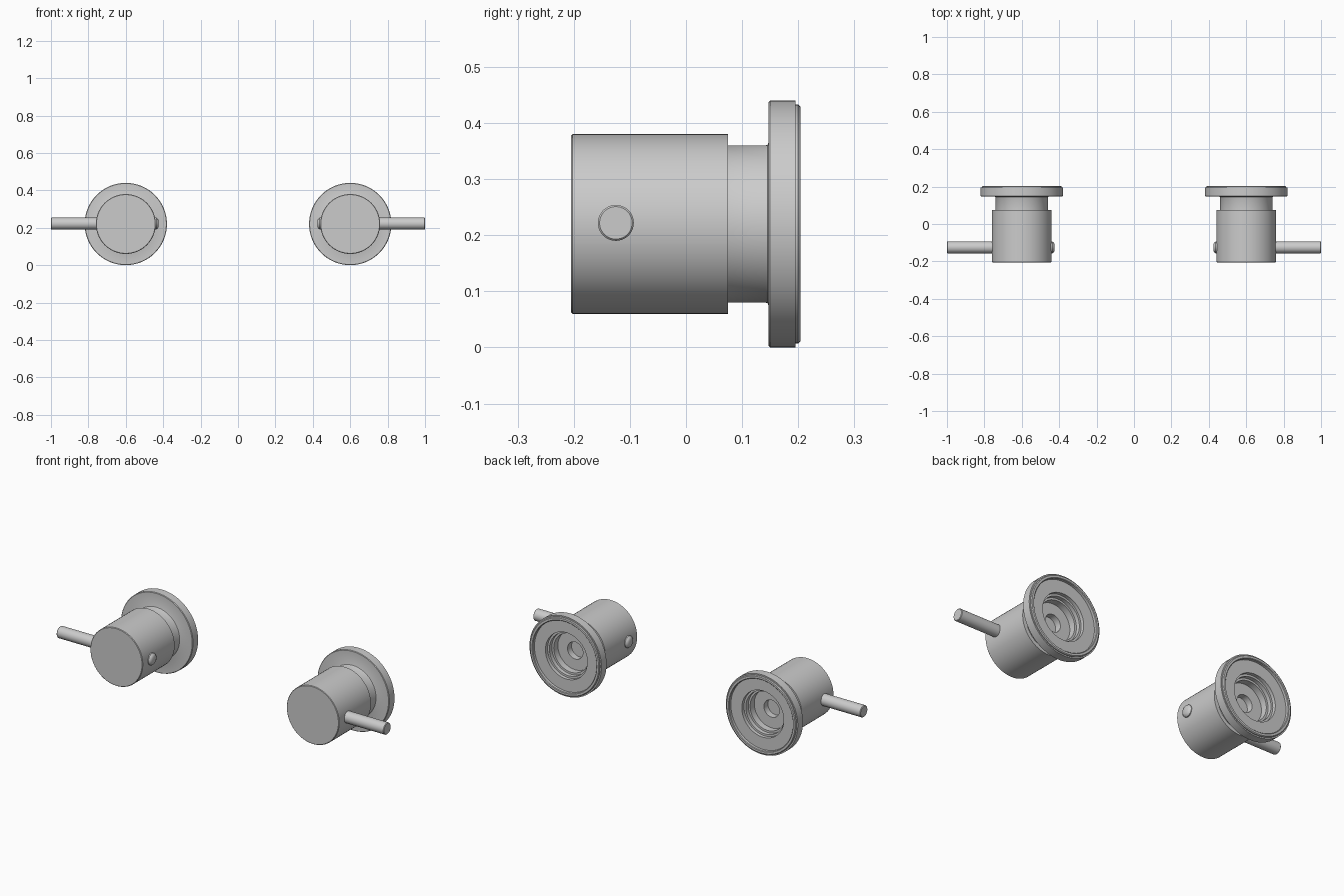
import bpy, bmesh, math
from mathutils import Matrix, Vector

if "Cube" in bpy.data.objects:
    bpy.data.objects.remove(bpy.data.objects["Cube"])

CX, CZ = 0.6, 0.22   # axis of the right-hand tap


def lathe(name, profile, matrix, steps=64):
    """Revolve (radius, height) points about local z, place, mirror across x = 0."""
    bm = bmesh.new()
    vs = [bm.verts.new((r, 0, h)) for r, h in profile]
    es = [bm.edges.new(p) for p in zip(vs, vs[1:])]
    bmesh.ops.spin(bm, geom=vs + es, cent=(0, 0, 0), axis=(0, 0, 1),
                   angle=2 * math.pi, steps=steps)
    bmesh.ops.remove_doubles(bm, verts=bm.verts, dist=1e-5)
    bm.transform(matrix)
    bmesh.ops.recalc_face_normals(bm, faces=bm.faces)
    me = bpy.data.meshes.new(name)
    bm.to_mesh(me)
    bm.free()
    ob = bpy.data.objects.new(name, me)
    bpy.context.collection.objects.link(ob)
    m = ob.modifiers.new("mirror", 'MIRROR')
    m.use_mirror_merge = False
    bpy.ops.object.select_all(action='DESELECT')
    ob.select_set(True)
    bpy.context.view_layer.objects.active = ob
    bpy.ops.object.shade_smooth_by_angle(angle=math.radians(35))
    return ob


along_y = Matrix.Translation((CX, 0, CZ)) @ Matrix.Rotation(-math.pi / 2, 4, 'X')
along_x = Matrix.Translation((0, -0.125, CZ + 0.002)) @ Matrix.Rotation(math.pi / 2, 4, 'Y')

# knob: closed front, shallow socket facing the wall
lathe("knob", [(0, -0.205), (0.157, -0.205), (0.16, -0.202), (0.16, 0.075),
               (0.135, 0.075), (0.135, 0.072), (0, 0.072)], along_y)

# wall flange with collar, raised back lip and stepped bore
lathe("wall_flange", [
    (0, 0.073), (0.14, 0.073), (0.14, 0.142), (0.1415, 0.1455), (0.145, 0.147),
    (0.217, 0.147), (0.22, 0.15), (0.22, 0.195), (0.213, 0.195), (0.213, 0.2),
    (0.209, 0.204), (0.198, 0.204), (0.195, 0.201), (0.195, 0.187),
    (0.128, 0.187), (0.128, 0.168), (0.117, 0.168), (0.117, 0.146),
    (0.106, 0.146), (0.106, 0.11), (0.047, 0.11), (0.047, 0.075), (0, 0.075)], along_y)

# lever rod: passes through the knob, domed on the inner end
lathe("lever", [(0, 0.424), (0.018, 0.425), (0.026, 0.429), (0.032, 0.437),
                (0.032, 0.44), (0.032, 0.76), (0.032, 0.98), (0.032, 0.997),
                (0.029, 1.0), (0, 1.0)], along_x, 40)
